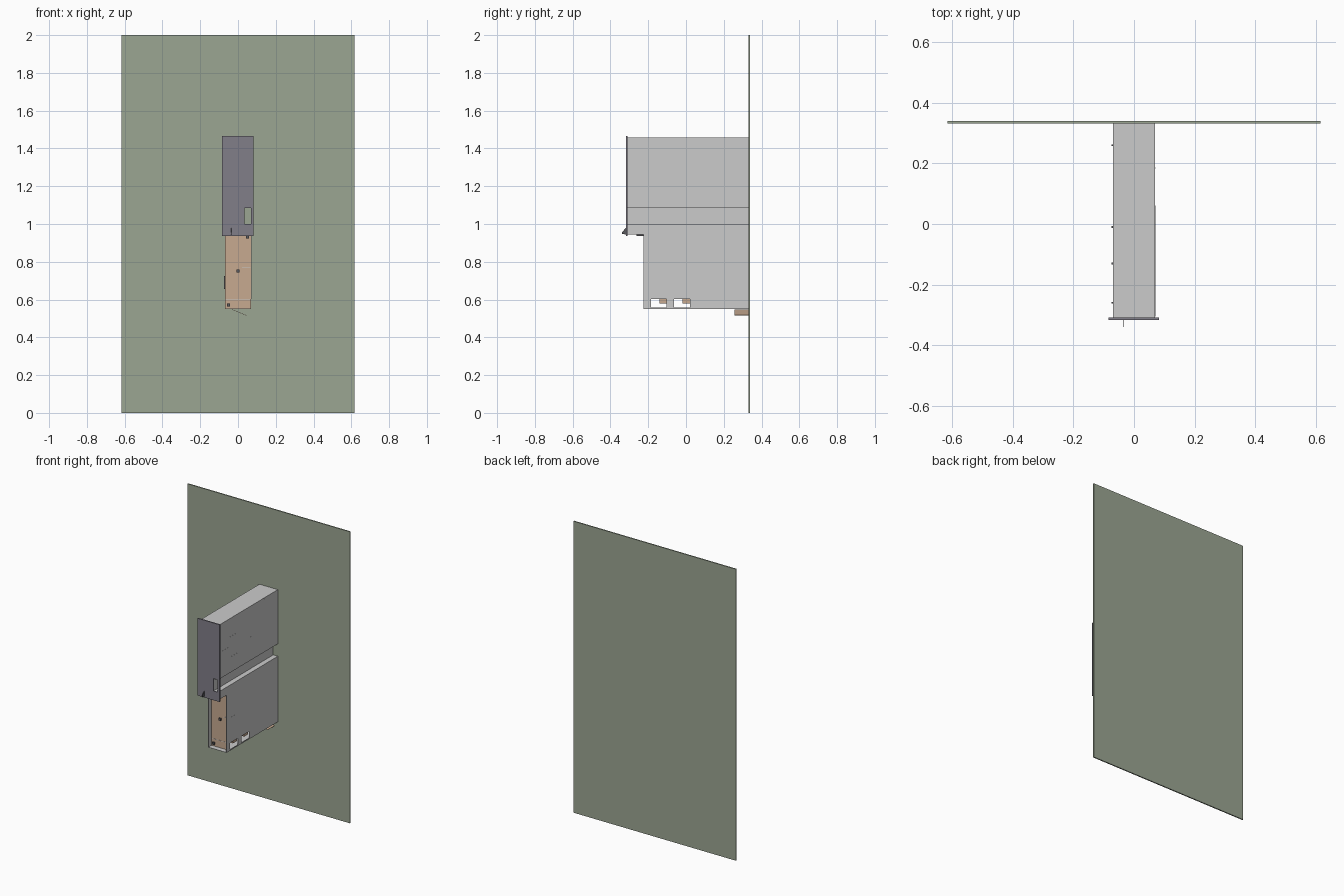
import bpy, bmesh, math

if "Cube" in bpy.data.objects:
    bpy.data.objects.remove(bpy.data.objects["Cube"])


def material(name, rgb):
    m = bpy.data.materials.new(name)
    m.diffuse_color = (*rgb, 1)
    m.use_nodes = True
    m.node_tree.nodes["Principled BSDF"].inputs["Base Color"].default_value = m.diffuse_color
    return m


GREEN = material("green_board", (0.33, 0.38, 0.29))
SLATE = material("slate", (0.22, 0.21, 0.25))
BROWN = material("tan_board", (0.57, 0.40, 0.28))
DARK = material("dark", (0.10, 0.10, 0.11))


def finish(name, bm, mat=None):
    bmesh.ops.recalc_face_normals(bm, faces=bm.faces)
    me = bpy.data.meshes.new(name)
    bm.to_mesh(me)
    bm.free()
    ob = bpy.data.objects.new(name, me)
    bpy.context.collection.objects.link(ob)
    if mat:
        me.materials.append(mat)
    return ob


def box(name, x, y, z, mat=None):
    bm = bmesh.new()
    bmesh.ops.create_cube(bm, size=1)
    for v in bm.verts:
        v.co = [r[0] + (c + 0.5) * (r[1] - r[0]) for c, r in zip(v.co, (x, y, z))]
    return finish(name, bm, mat)


def side_plate(name, outline, x0, x1, mat=None):
    """Extrude a (y, z) outline between x0 and x1."""
    bm = bmesh.new()
    face = bm.faces.new([bm.verts.new((x0, y, z)) for y, z in outline])
    new = bmesh.ops.extrude_face_region(bm, geom=[face])["geom"]
    bmesh.ops.translate(bm, vec=(x1 - x0, 0, 0),
                        verts=[v for v in new if isinstance(v, bmesh.types.BMVert)])
    return finish(name, bm, mat)


def cut(ob, cutter):
    cutter.hide_render = True
    cutter.hide_set(True)
    m = ob.modifiers.new("cut", 'BOOLEAN')
    m.operation, m.solver, m.object = 'DIFFERENCE', 'EXACT', cutter


W, T = 0.07, 0.002           # half width and sheet thickness
FRONT, STEP, BACK = -0.309, -0.225, 0.332

# Rear mounting panel
box("rear_panel", (-0.617, 0.617), (BACK, 0.34), (0, 2), GREEN)

# Front plate with its window
plate = box("front_plate", (-0.085, 0.083), (-0.317, FRONT), (0.937, 1.467), SLATE)
cut(plate, box("window_cutter", (0.035, 0.068), (-0.4, -0.25), (1.0, 1.085)))

# Sheet-metal sides: full left side, right side split by the guide channel
low = [(STEP, 0.55), (BACK, 0.55), (BACK, 1.0), (FRONT, 1.0), (FRONT, 0.945), (STEP, 0.945)]
full = low[:2] + [(BACK, 1.457), (FRONT, 1.457)] + low[4:]
left = side_plate("left_side", full, -W, -W + T)
right = side_plate("right_side_lower", low, W - T, W)
box("right_side_upper", (W - T, W), (FRONT, BACK), (1.085, 1.457))
for i, y in enumerate((-0.185, -0.063)):
    vent = box(f"vent_cutter_{i}", (-0.1, 0.1), (y, y + 0.083), (0.558, 0.603))
    cut(left, vent)
    cut(right, vent)

# Channel running from the front window to the rear panel
box("channel_floor", (0.035, W), (FRONT, BACK), (1.0 - T, 1.0))
box("channel_roof", (0.035, W), (FRONT, BACK), (1.085, 1.085 + T))
box("channel_wall", (0.035 - T, 0.035), (FRONT, BACK), (1.0 - T, 1.085 + T))

# Top, floor and step underside
box("top_cover", (-W, W), (FRONT, BACK), (1.457 - T, 1.457))
box("floor", (-W, W), (STEP, BACK), (0.55, 0.55 + T))
box("step_underside", (-W, W), (FRONT, STEP), (0.945, 0.945 + T))
box("step_lip", (0.035, 0.06), (-0.262, STEP), (0.937, 0.945), DARK)

# Recessed board in the lower front, with its studs and trim
box("recessed_board", (-W + T, W - T), (-0.190, -0.186), (0.55 + T, 0.945), BROWN)
for i, (x, z) in enumerate(((0, 0.75), (-0.05, 0.572), (0.05, 0.93))):
    box(f"stud_{i}", (x - 0.008, x + 0.008), (-0.2, -0.19), (z - 0.008, z + 0.008), DARK)
box("board_trim_low", (-0.065, 0.065), (-0.191, -0.19), (0.599, 0.602))
box("board_trim_mid", (0.02, 0.065), (-0.191, -0.19), (0.769, 0.772))

# Blocks seen through the side vents
for i, y in enumerate((-0.14, -0.018)):
    box(f"vent_block_{i}", (-0.06, 0.06), (y, y + 0.042), (0.580, 0.604), BROWN)

# Small pull tab on the front plate
side_plate("pull_tab", [(-0.317, 0.945), (-0.34, 0.947), (-0.34, 0.956), (-0.317, 0.98)],
           -0.037, -0.034, DARK)

# Tilted flap under the rear of the case
flap = box("rear_flap", (-0.042, 0.042), (0.257, BACK), (-0.001, 0.001), BROWN)
flap.location = (0.006, 0, 0.532)
flap.rotation_euler = (0, math.radians(22), 0)

# Seams on the right side, as (y0, y1, z0, z1)
s = 0.001
for i, (y0, y1, z0, z1) in enumerate((
        (-0.185, -0.185, 0.605, 0.94), (0.06, 0.06, 0.605, 0.94), (0.185, 0.185, 0.605, 0.94),
        (-0.185, -0.06, 0.775, 0.775), (-0.305, -0.185, 1.265, 1.265),
        (-0.185, -0.06, 1.33, 1.33), (-0.185, -0.06, 1.19, 1.19),
        (-0.06, 0.06, 1.245, 1.245), (0.06, 0.06, 1.245, 1.4), (0.185, 0.185, 1.4, 1.45))):
    box(f"side_seam_{i}", (W - s, W + 0.0004), (y0 - s, y1 + s), (z0 - s, z1 + s))

# Clips on the left side
for i, y in enumerate((-0.26, -0.13, -0.01, 0.26)):
    z = 1.2 if y < STEP else 0.69
    box(f"left_clip_{i}", (-W - 0.004, -W), (y - 0.003, y + 0.003), (z - 0.035, z + 0.035), DARK)
